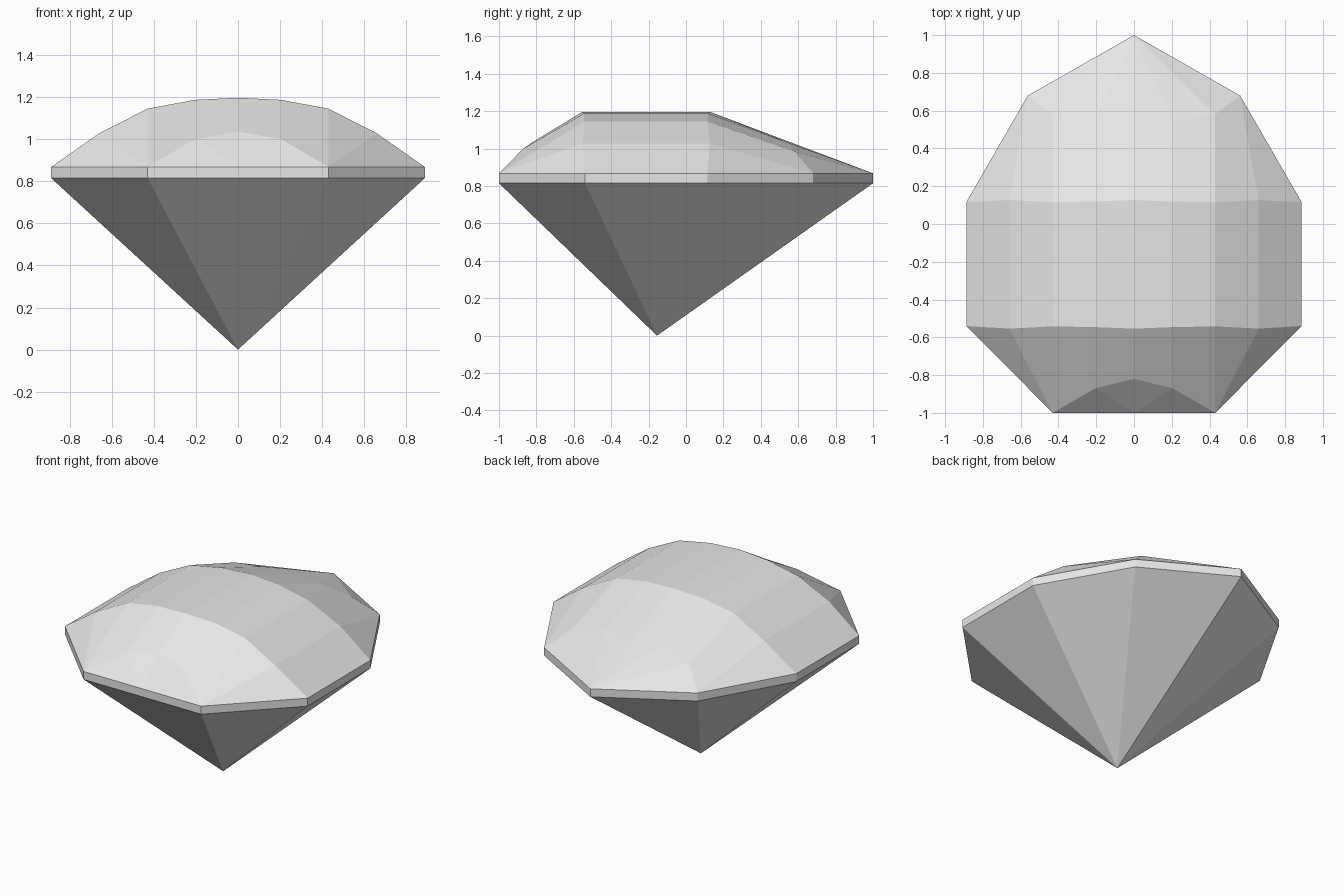
import bpy
import bmesh

cube = bpy.data.objects.get("Cube")
if cube:
    bpy.data.objects.remove(cube, do_unlink=True)

# One plain colour for the whole stone
grey = bpy.data.materials.new("light grey")
grey.use_nodes = True
grey.diffuse_color = (0.8, 0.8, 0.8, 1)
grey.node_tree.nodes["Principled BSDF"].inputs["Base Color"].default_value = (0.8, 0.8, 0.8, 1)

GIRDLE_TOP, GIRDLE_BOTTOM = 0.868, 0.815


def loft(name, rows):
    """Bridge equal-length rows of points, collapse repeats, mirror across x."""
    bm = bmesh.new()
    verts = {}

    def vert(p):
        if p not in verts:
            verts[p] = bm.verts.new(p)
        return verts[p]

    for a, b in zip(rows, rows[1:]):
        for i in range(len(a) - 1):
            corners = list(dict.fromkeys((a[i], a[i + 1], b[i + 1], b[i])))
            if len(corners) > 2:
                bm.faces.new([vert(p) for p in corners])
    # Mirror the half and weld the seam
    half = bm.faces[:] + bm.edges[:] + bm.verts[:]
    copy = bmesh.ops.duplicate(bm, geom=half)["geom"]
    for v in copy:
        if isinstance(v, bmesh.types.BMVert):
            v.co.x *= -1
    bmesh.ops.reverse_faces(bm, faces=[f for f in copy if isinstance(f, bmesh.types.BMFace)])
    bmesh.ops.remove_doubles(bm, verts=bm.verts[:], dist=0.0005)
    mesh = bpy.data.meshes.new(name)
    bm.to_mesh(mesh)
    bm.free()
    mesh.materials.append(grey)
    obj = bpy.data.objects.new(name, mesh)
    bpy.context.collection.objects.link(obj)
    return obj


# Half outline, from the front centre round to the back tip
outline = [(0, -1), (0.43, -1), (0.888, -0.54), (0.888, 0.115), (0.562, 0.68), (0, 1)]


def ring(z):
    return [(x, y, z) for x, y in outline]


top = ring(GIRDLE_TOP)
front, front_corner, side_front, side_back, back_corner, tip = top

# Arched cross-section of the crown: x, height, and slight bow in y
arch = [(0, 1.197, 0.012), (0.205, 1.187, 0.004), (0.43, 1.145, 0), (0.66, 1.028, 0.012)]
front_arch = [(x, -0.542 - bow, z) for x, z, bow in arch] + [side_front]
back_arch = [(x, 0.115 + bow, z) for x, z, bow in arch] + [side_back]
front_brow = [(0, -0.82, 1.035), (0.205, -0.87, 1.0)] + [front_corner] * 3
back_brow = [(0, 0.54, 1.041), (0.205, 0.55, 1.03), (0.43, 0.58, 0.985)] + [back_corner] * 2

# Faceted upper dome
loft("crown", [[front] * 5, front_brow, front_arch, back_arch, back_brow, [tip] * 5])
# Thin upright band
loft("girdle", [ring(GIRDLE_BOTTOM), top])
# Pointed lower cone
loft("pavilion", [[(0, -0.155, 0)] * len(outline), ring(GIRDLE_BOTTOM)])
